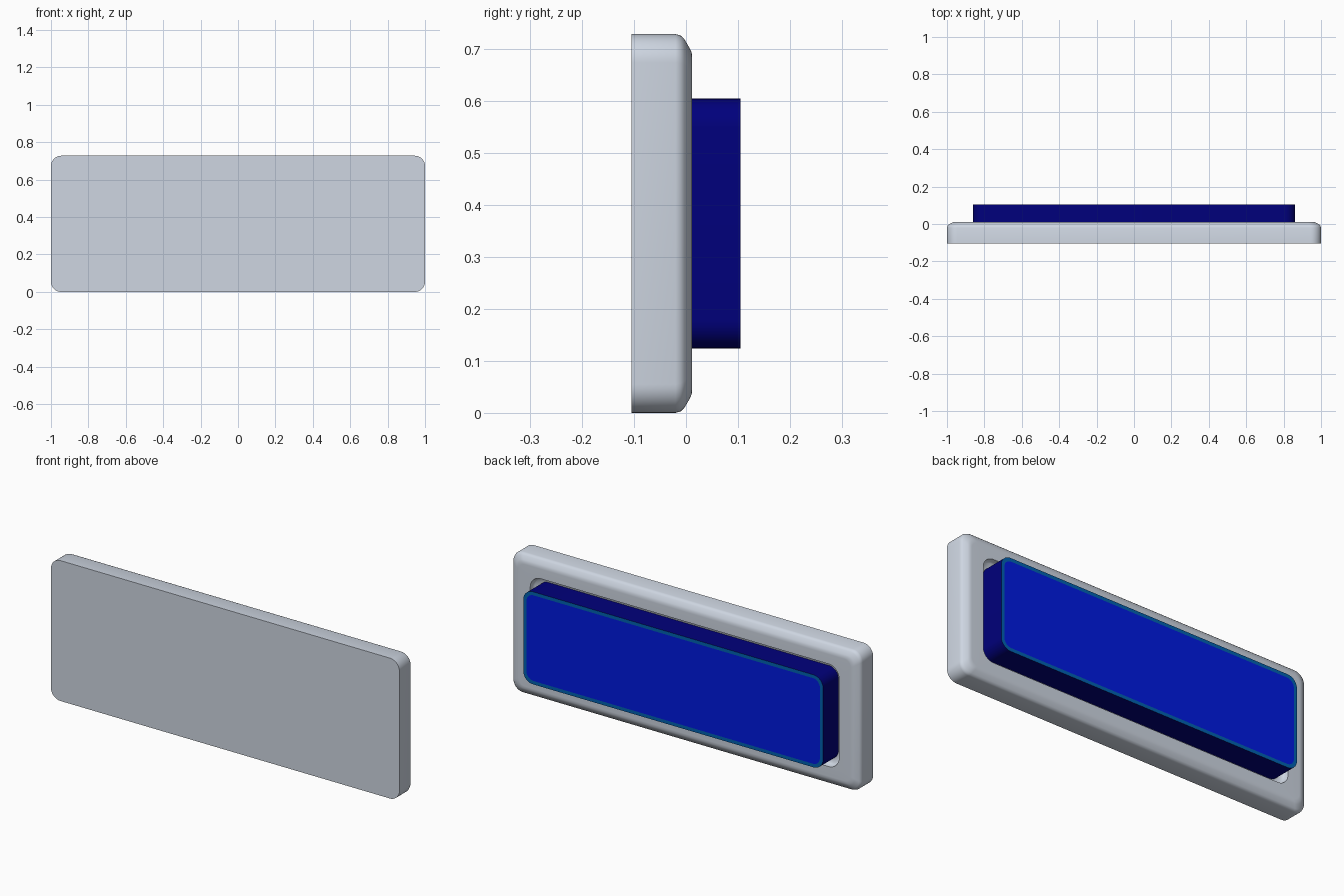
import bpy, bmesh, math

if "Cube" in bpy.data.objects:
    bpy.data.objects.remove(bpy.data.objects["Cube"])

MID_Z = 0.364


def material(name, rgb):
    m = bpy.data.materials.new(name)
    m.diffuse_color = (*rgb, 1.0)
    m.use_nodes = True
    m.node_tree.nodes["Principled BSDF"].inputs["Base Color"].default_value = m.diffuse_color
    return m


grey = material("light grey", (0.62, 0.675, 0.76))
navy = material("navy", (0.0, 0.0, 0.2))
teal = material("teal blue", (0.0, 0.12, 0.44))
blue = material("bright blue", (0.0, 0.01, 0.75))


def outline(hx, hz, r, y, steps=10):
    """Rounded rectangle in the xz plane at depth y."""
    pts = []
    for q, (sx, sz) in enumerate([(1, 1), (-1, 1), (-1, -1), (1, -1)]):
        for i in range(steps + 1):
            a = math.radians(90 * (q + i / steps))
            pts.append((sx * (hx - r) + r * math.cos(a), y,
                        MID_Z + sz * (hz - r) + r * math.sin(a)))
    return pts


def loft(name, rings, mats, slots, cap_slot=0):
    """Skin a list of (hx, hz, r, y) rings; slots gives a material per band."""
    bm = bmesh.new()
    loops = [[bm.verts.new(p) for p in outline(*ring)] for ring in rings]
    for a, b, slot in zip(loops, loops[1:], slots):
        n = len(a)
        for i in range(n):
            j = (i + 1) % n
            f = bm.faces.new((a[i], a[j], b[j], b[i]))
            f.material_index = slot
    bm.faces.new(loops[0][::-1])
    bm.faces.new(loops[-1]).material_index = cap_slot
    bmesh.ops.recalc_face_normals(bm, faces=bm.faces[:])
    me = bpy.data.meshes.new(name)
    bm.to_mesh(me)
    bm.free()
    for m in mats:
        me.materials.append(m)
    ob = bpy.data.objects.new(name, me)
    bpy.context.collection.objects.link(ob)
    bpy.ops.object.select_all(action='DESELECT')
    ob.select_set(True)
    bpy.context.view_layer.objects.active = ob
    bpy.ops.object.shade_smooth_by_angle(angle=math.radians(50))
    return ob


# Housing plate: sharp front edge, softened back edge, then a coved pocket
edge = [(0, -0.105), (0, -0.02), (0.003, -0.01), (0.010, -0.003),
        (0.027, 0.007), (0.036, 0.011), (0.048, 0.0115)]
plate = [(1 - i, MID_Z - i, 0.055 - i * 0.4, y) for i, y in edge]
cove = [(0.0, 0.0115), (0.002, -0.008), (0.008, -0.017), (0.027, -0.022)]
plate += [(0.886 - i, 0.266 - i, 0.06 - i * 0.3, y) for i, y in cove]
loft("housing_plate", plate, [grey], [0] * (len(plate) - 1))

# Raised panel: navy sides, thin teal border and bright blue face
panel = [(0.86, 0.24, 0.055, -0.03), (0.86, 0.24, 0.055, 0.105),
         (0.842, 0.222, 0.04, 0.105)]
loft("raised_panel", panel, [navy, teal, blue], [0, 1], 2)
